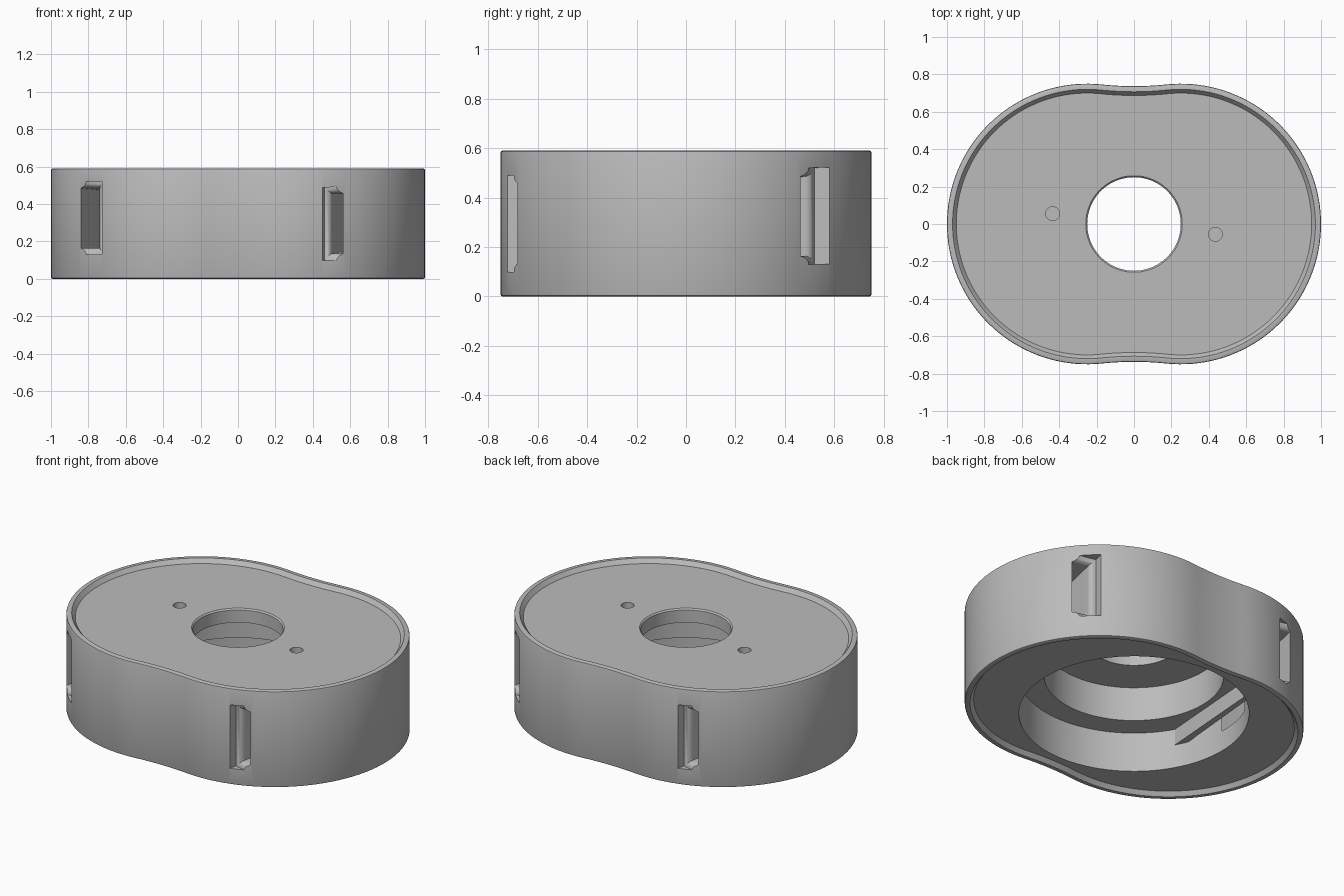
import bpy, bmesh, math
from mathutils import Vector

cube = bpy.data.objects.get("Cube")
if cube:
    bpy.data.objects.remove(cube, do_unlink=True)

grey = bpy.data.materials.new("light_grey")
grey.use_nodes = True
COLOUR = (0.5, 0.5, 0.5, 1)
grey.diffuse_color = COLOUR
grey.node_tree.nodes["Principled BSDF"].inputs["Base Color"].default_value = COLOUR

HEIGHT, SPREAD, RADIUS, WAIST = 0.59, 0.25, 0.75, 1.66


def loft(name, rings, close=False):
    """Skin a list of equal point rings; cap the ends, or close into a loop."""
    bm = bmesh.new()
    rows = [[bm.verts.new(p) for p in ring] for ring in rings]
    n = len(rows[0])
    pairs = list(zip(rows, rows[1:])) + ([(rows[-1], rows[0])] if close else [])
    for a, b in pairs:
        for i in range(n):
            j = (i + 1) % n
            bm.faces.new((a[i], a[j], b[j], b[i]))
    if not close:
        bm.faces.new(rows[0])
        bm.faces.new(rows[-1])
    bmesh.ops.recalc_face_normals(bm, faces=bm.faces)
    mesh = bpy.data.meshes.new(name)
    bm.to_mesh(mesh)
    bm.free()
    mesh.materials.append(grey)
    obj = bpy.data.objects.new(name, mesh)
    bpy.context.collection.objects.link(obj)
    return obj


def arc(cx, cy, r, start, end, steps):
    return [(cx + r * math.cos(start + (end - start) * i / steps),
             cy + r * math.sin(start + (end - start) * i / steps)) for i in range(steps)]


def outline(inset, z):
    """Two round lobes joined by shallow concave waists."""
    reach = RADIUS + WAIST
    centre = math.sqrt(reach ** 2 - SPREAD ** 2)
    tilt = math.atan2(centre, -SPREAD)
    lean = math.pi - tilt
    r, w = RADIUS - inset, WAIST + inset
    half = arc(SPREAD, 0, r, -tilt, tilt, 72)
    half += arc(0, centre, w, -lean, lean - math.pi, 12)
    return [(x, y, z) for x, y in half] + [(-x, -y, z) for x, y in half]


def circles(profile, cx=0, cy=0, steps=96):
    return [[(x, y, z) for x, y in arc(cx, cy, r, 0, math.tau, steps)] for r, z in profile]


# Body shell with a raised rim at top and bottom
rim = [(0.05, 0.025), (0.03, 0), (0.008, 0), (0.002, 0.003), (0, 0.009)]
profile = rim + [(o, HEIGHT - z) for o, z in reversed(rim)]
body = loft("body", [outline(o, z) for o, z in profile])

# Stepped bore opening downwards, with a smaller hole through the top plate
top = HEIGHT - 0.025
cutters = [loft("bore_cutter", circles([
    (0.64, -0.1), (0.64, 0.27), (0.5, 0.27), (0.5, 0.48),
    (0.25, 0.48), (0.25, top - 0.008), (0.258, top), (0.258, 0.7)]))]

# Shallow pin holes
for s in (1, -1):
    cutters.append(loft("pin_cutter", circles([(0.037, 0.52), (0.037, 0.7)],
                                              0.435 * s, -0.055 * s, 32)))


def strap_channel(s):
    """Slanting strap passage with rounded mouths, turned half round for s = -1."""
    a, b = Vector((0.525, -0.695, 0.295)), Vector((0.795, 0.5, 0.325))
    along = (b - a).normalized()
    side = Vector((along.y, -along.x, 0)).normalized()
    flare = 0.035
    steps = [i * math.pi / 12 for i in range(7)]
    mouth = [(flare * (math.sin(t) - 1), flare * (1 - math.cos(t))) for t in steps]
    mouth.append((0.15, flare))
    sections = [(a - along * d, 0.03 + f, 0.16 + f) for d, f in reversed(mouth)]
    sections += [(b + along * d, 0.05 + f, 0.16 + f) for d, f in mouth]
    rings = []
    for c, w, h in sections:
        ring = [c + side * w * u + Vector((0, 0, h * v))
                for u, v in ((-1, -1), (1, -1), (1, 1), (-1, 1))]
        rings.append([(p.x * s, p.y * s, p.z) for p in ring])
    return loft("strap_cutter", rings)


cutters += [strap_channel(s) for s in (1, -1)]

for cutter in cutters:
    cutter.hide_render = True
    mod = body.modifiers.new("cut", "BOOLEAN")
    mod.operation, mod.solver, mod.object = "DIFFERENCE", "EXACT", cutter
    bpy.context.view_layer.objects.active = body
    bpy.ops.object.modifier_apply(modifier=mod.name)
    bpy.data.objects.remove(cutter, do_unlink=True)

# Flat guard walls between the bore and the strap channels
plan = [(0.505, -0.42), (0.535, -0.42), (0.6, 0.3), (0.56, 0.33)]
for s, name in ((1, "left_guard_wall"), (-1, "right_guard_wall")):
    loft(name, [[(x * s, y * s, z) for x, y in plan] for z in (0.17, 0.28)])

bpy.ops.object.select_all(action="DESELECT")
body.select_set(True)
bpy.context.view_layer.objects.active = body
bpy.ops.object.shade_smooth_by_angle(angle=math.radians(35))
